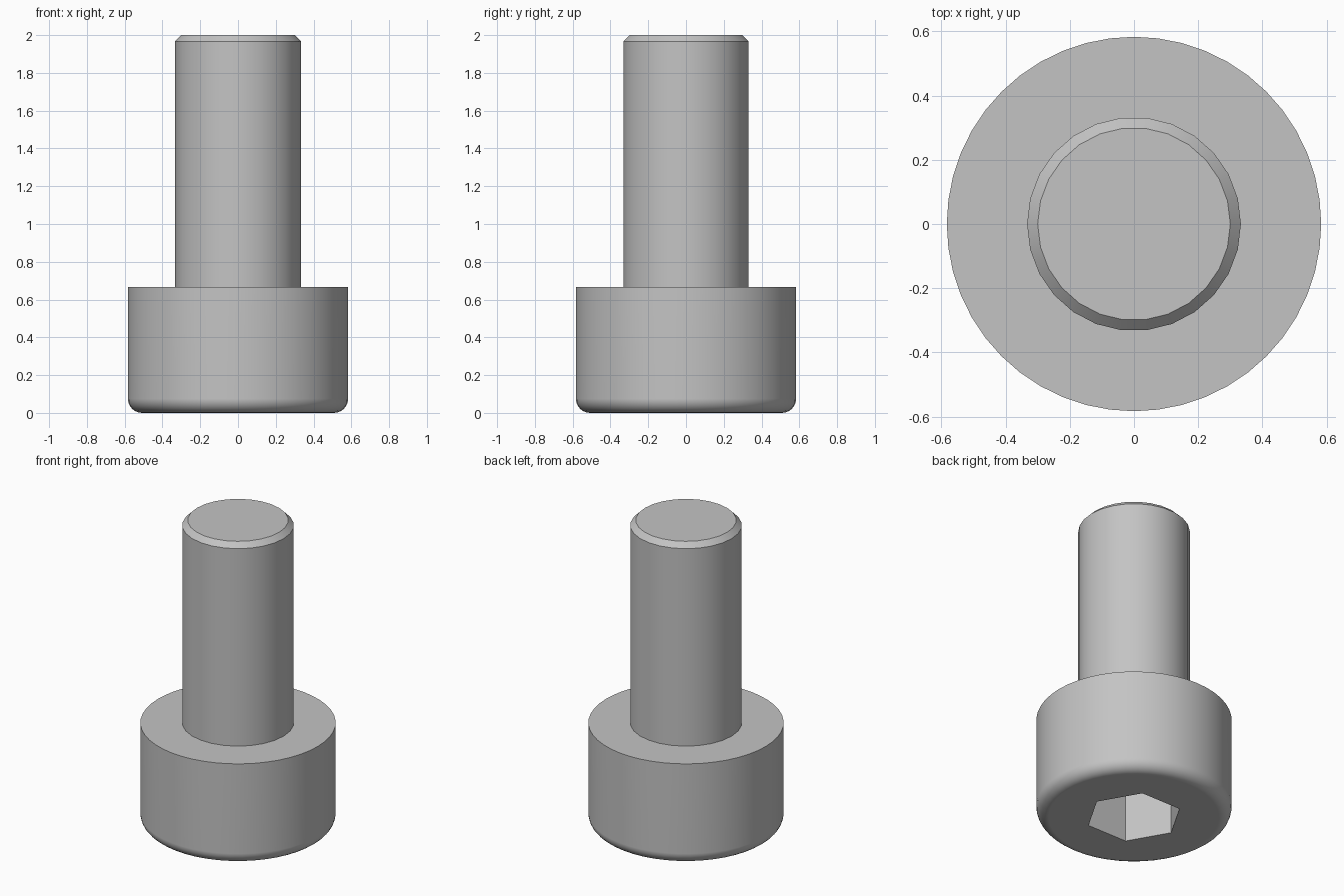
import bpy
import bmesh
from math import cos, sin, pi, radians

cube = bpy.data.objects.get("Cube")
if cube:
    bpy.data.objects.remove(cube, do_unlink=True)

# Single steel colour
steel = bpy.data.materials.new("steel grey")
steel.use_nodes = True
GREY = (0.55, 0.55, 0.55, 1)
steel.diffuse_color = GREY
steel.node_tree.nodes["Principled BSDF"].inputs["Base Color"].default_value = GREY

HEAD_R, HEAD_H, FILLET = 0.583, 0.667, 0.075
SHAFT_R, LENGTH, CHAMFER = 0.333, 2.0, 0.033
SOCKET_R, SOCKET_DEPTH = 0.289, 0.333


def lathe(name, profile, sides, cap_bottom=True):
    """Revolve (radius, z) points listed from bottom to top and cap the ends."""
    bm = bmesh.new()
    rings = [[bm.verts.new((r * cos(2 * pi * i / sides), r * sin(2 * pi * i / sides), z))
              for i in range(sides)] for r, z in profile]
    for low, high in zip(rings, rings[1:]):
        for i in range(sides):
            j = (i + 1) % sides
            bm.faces.new((low[i], low[j], high[j], high[i]))
    if cap_bottom:
        bm.faces.new(rings[0][::-1])
    bm.faces.new(rings[-1])
    mesh = bpy.data.meshes.new(name)
    bm.to_mesh(mesh)
    bm.free()
    mesh.materials.append(steel)
    obj = bpy.data.objects.new(name, mesh)
    bpy.context.collection.objects.link(obj)
    return obj


def activate(obj):
    bpy.ops.object.select_all(action='DESELECT')
    obj.select_set(True)
    bpy.context.view_layer.objects.active = obj


def finish(obj):
    """Smooth the round walls while keeping flat faces flat."""
    activate(obj)
    bpy.ops.object.shade_smooth_by_angle(angle=radians(30))
    normals = obj.modifiers.new("flat_caps", 'WEIGHTED_NORMAL')
    normals.keep_sharp = True


# Cylinder head with a rounded lower rim
STEPS = 6
rim = [(HEAD_R - FILLET + FILLET * sin(a), FILLET - FILLET * cos(a))
       for a in (pi / 2 * k / STEPS for k in range(STEPS + 1))]
head = lathe("cylinder_head", rim + [(HEAD_R, HEAD_H)], 48)

# Hexagonal drive socket cut into the underside of the head
cutter = lathe("socket_cutter", [(SOCKET_R, -0.1), (SOCKET_R, SOCKET_DEPTH)], 6)
cutter.hide_render = True
cut = head.modifiers.new("hex_socket", 'BOOLEAN')
cut.operation = 'DIFFERENCE'
cut.solver = 'EXACT'
cut.object = cutter
activate(head)
bpy.ops.object.modifier_apply(modifier=cut.name)
bpy.data.objects.remove(cutter, do_unlink=True)
finish(head)

# Plain shaft with a chamfered tip
shaft = lathe("shaft", [(SHAFT_R, HEAD_H), (SHAFT_R, LENGTH - CHAMFER),
                        (SHAFT_R - CHAMFER, LENGTH)], 26, cap_bottom=False)
finish(shaft)
